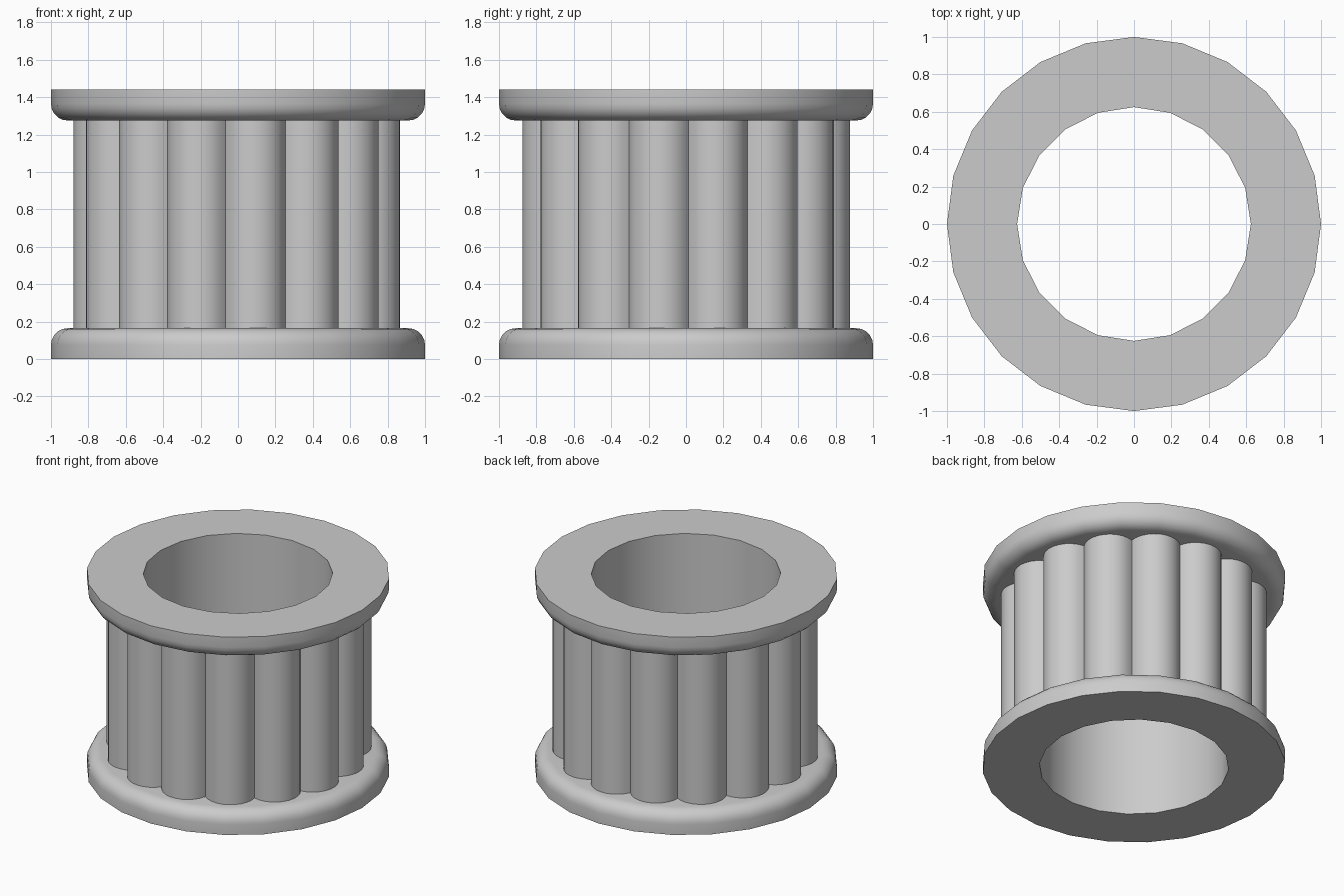
import bpy, bmesh
from math import sin, cos, pi, radians, atan2

cube = bpy.data.objects.get("Cube")
if cube:
    bpy.data.objects.remove(cube, do_unlink=True)

HEIGHT, FLANGE, ROUND = 1.44, 0.165, 0.09
BORE, LOBES = 0.625, 15

grey = bpy.data.materials.new("plain_grey")
grey.use_nodes = True
grey.diffuse_color = (0.6, 0.6, 0.6, 1)
grey.node_tree.nodes["Principled BSDF"].inputs["Base Color"].default_value = (0.6, 0.6, 0.6, 1)


def circle(radius, sides):
    return [(radius * sin(2 * pi * i / sides), radius * cos(2 * pi * i / sides))
            for i in range(sides)]


def ring_solid(name, layers):
    """Loft outer outlines (points, z) into a solid with a round bore."""
    bm = bmesh.new()

    def loft(stack):
        rings = [[bm.verts.new((x, y, z)) for x, y in pts] for pts, z in stack]
        n = len(rings[0])
        for a, b in zip(rings, rings[1:]):
            for i in range(n):
                j = (i + 1) % n
                bm.faces.new((a[i], a[j], b[j], b[i]))
        return rings[0], rings[-1]

    hole = circle(BORE, 20)
    outer = loft(layers)
    inner = loft([(hole, layers[0][1]), (hole, layers[-1][1])])
    # Annular end faces
    for loops in zip(outer, inner):
        edges = [bm.edges.get((r[i - 1], r[i])) for r in loops for i in range(len(r))]
        bmesh.ops.triangle_fill(bm, edges=edges, use_beauty=True)
    bmesh.ops.recalc_face_normals(bm, faces=bm.faces)
    mesh = bpy.data.meshes.new(name)
    bm.to_mesh(mesh)
    bm.free()
    mesh.materials.append(grey)
    obj = bpy.data.objects.new(name, mesh)
    bpy.context.collection.objects.link(obj)
    bpy.ops.object.select_all(action='DESELECT')
    obj.select_set(True)
    bpy.context.view_layer.objects.active = obj
    bpy.ops.object.shade_smooth_by_angle(angle=radians(30))
    return obj


# Flanges: flat outside, rounded on the edge facing the body
profile = [(1, 0)]
for k in range(6):
    a = k * pi / 10
    profile.append((1 - ROUND + ROUND * cos(a), FLANGE - ROUND + ROUND * sin(a)))
ring_solid("bottom_flange", [(circle(r, 24), z) for r, z in profile])
ring_solid("top_flange", [(circle(r, 24), HEIGHT - z) for r, z in profile])

# Body: a ring of round lobes meeting in sharp grooves
LOBE_CENTRE, LOBE_RADIUS, STEPS = 0.709, 0.171, 10
sweep = atan2(0.162, 0.763 - LOBE_CENTRE)
outline = []
for i in range(LOBES):
    turn = radians(13) + 2 * pi * i / LOBES
    for k in range(STEPS):
        a = turn + sweep * (2 * k / STEPS - 1)
        outline.append((LOBE_CENTRE * cos(turn) + LOBE_RADIUS * cos(a),
                        LOBE_CENTRE * sin(turn) + LOBE_RADIUS * sin(a)))
ring_solid("lobed_body", [(outline, FLANGE), (outline, HEIGHT - FLANGE)])
